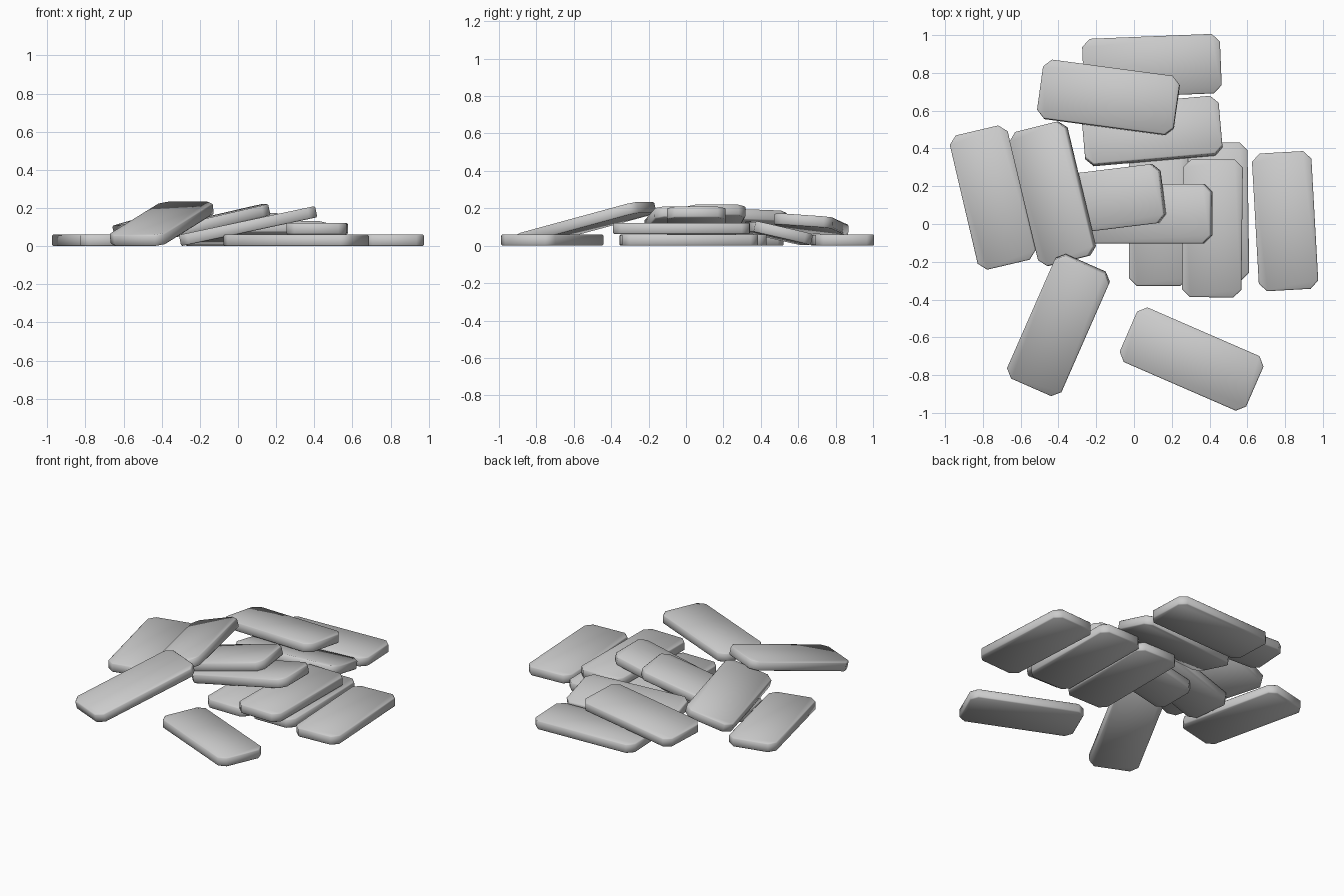
import bpy, bmesh
from math import radians
from mathutils import Matrix

if "Cube" in bpy.data.objects:
    bpy.data.objects.remove(bpy.data.objects["Cube"])

L, W, H = 0.73, 0.315, 0.06   # slab size


def slab_mesh():
    """Flat slab with cut corners and a fine softened rim."""
    bm = bmesh.new()
    bmesh.ops.create_cube(bm, size=1)
    bmesh.ops.scale(bm, vec=(L, W, H), verts=bm.verts)
    upright = [e for e in bm.edges
               if abs(e.verts[0].co.z - e.verts[1].co.z) > H / 2]
    bmesh.ops.bevel(bm, geom=upright, offset=0.042, segments=1,
                    profile=0.5, affect='EDGES')
    rim = [e for e in bm.edges
           if abs(e.verts[0].co.z - e.verts[1].co.z) < 1e-4]
    bmesh.ops.bevel(bm, geom=rim, offset=0.006, segments=1,
                    profile=0.5, affect='EDGES')
    bmesh.ops.recalc_face_normals(bm, faces=bm.faces)
    me = bpy.data.meshes.new("slab")
    bm.to_mesh(me)
    bm.free()
    return me


mesh = slab_mesh()
FLAT = H / 2

# name: x, y, z, heading, pitch (far end up), roll (left side up)
slabs = {
    # lying on the ground
    "front_slab":        (0.305, -0.715, FLAT, -23.5, 0, 0),
    "right_slab":        (0.800, 0.015, FLAT, 93.2, 0, 0),
    "left_slab":         (-0.748, 0.140, FLAT, 103.2, 0, 0),
    "back_slab":         (0.095, 0.836, FLAT, 2.3, 0, 0),
    "middle_base_slab":  (0.130, 0.038, FLAT, 90, 0, 0),
    "right_base_slab":   (0.448, 0.065, FLAT, 90.8, 0, 0),
    # stacked and leaning
    "stacked_slab":      (0.415, -0.023, 0.092, 89.3, 0, 0),
    "lower_ramp_slab":   (0.053, 0.055, 0.105, 0, 12, 0),
    "upper_ramp_slab":   (-0.203, 0.123, 0.110, 7, 13, 0),
    "left_leaning_slab": (-0.430, 0.160, 0.130, 103.5, -2, -15.5),
    "front_ramp_slab":   (-0.400, -0.535, 0.117, 66.3, 14, 0),
    "back_tilted_slab":  (0.095, 0.492, 0.068, 5, 0, -13),
    "back_top_slab":     (-0.135, 0.670, 0.113, -7.6, 3.5, -4),
}

for name, (x, y, z, yaw, pitch, roll) in slabs.items():
    ob = bpy.data.objects.new(name, mesh.copy())
    bpy.context.collection.objects.link(ob)
    ob.matrix_world = (Matrix.Translation((x, y, z))
                       @ Matrix.Rotation(radians(yaw), 4, 'Z')
                       @ Matrix.Rotation(radians(-pitch), 4, 'Y')
                       @ Matrix.Rotation(radians(roll), 4, 'X'))
    bpy.ops.object.select_all(action='DESELECT')
    ob.select_set(True)
    bpy.context.view_layer.objects.active = ob
    bpy.ops.object.shade_smooth_by_angle(angle=radians(46))
